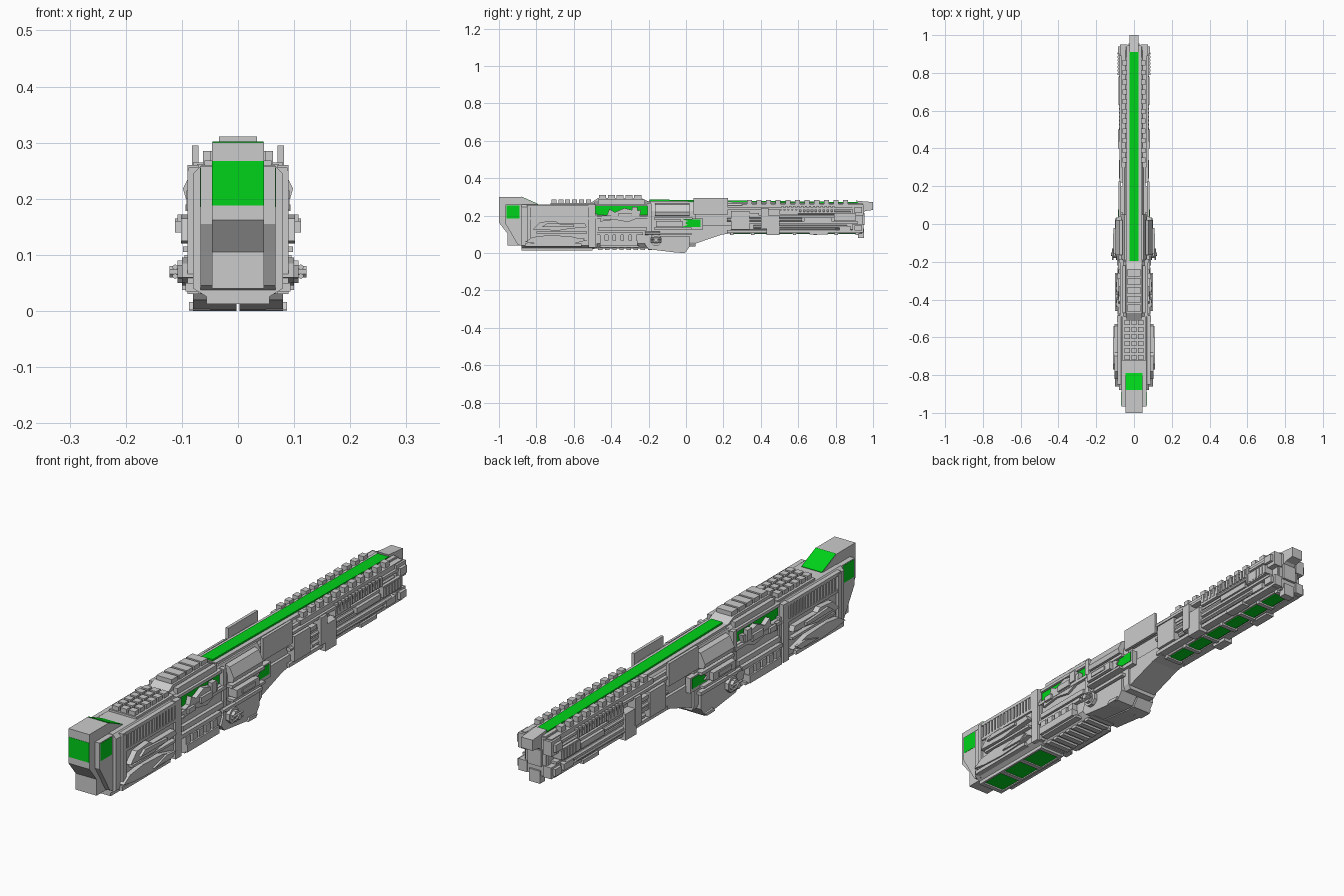
import bpy, bmesh, math
from mathutils import Vector

green = bpy.data.materials.new("green_panel")
green.diffuse_color = (0.0, 0.65, 0.01, 1)


def finish(name, bm, mat=None):
    bmesh.ops.recalc_face_normals(bm, faces=bm.faces)
    me = bpy.data.meshes.new(name)
    bm.to_mesh(me)
    bm.free()
    ob = bpy.data.objects.new(name, me)
    bpy.context.collection.objects.link(ob)
    if mat:
        me.materials.append(mat)
    return ob


def add_prism(bm, pts, axis, a, b):
    # axis x: points are (y, z); y: points are (x, z); z: points are (x, y)
    put = {'x': lambda p, t: (t, p[0], p[1]), 'y': lambda p, t: (p[0], t, p[1]),
           'z': lambda p, t: (p[0], p[1], t)}[axis]
    lo = [bm.verts.new(put(p, a)) for p in pts]
    hi = [bm.verts.new(put(p, b)) for p in pts]
    bm.faces.new(lo)
    bm.faces.new(hi[::-1])
    n = len(pts)
    for i in range(n):
        bm.faces.new((lo[i], hi[i], hi[(i + 1) % n], lo[(i + 1) % n]))


def prism(name, pts, axis, a, b, mirror=False, mat=None):
    bm = bmesh.new()
    add_prism(bm, pts, axis, a, b)
    if mirror:
        if axis == 'x':
            add_prism(bm, pts, axis, -a, -b)
        else:
            add_prism(bm, [(-p[0], p[1]) for p in pts], axis, a, b)
    return finish(name, bm, mat)


def boxes(name, items, mirror=True, mat=None):
    bm = bmesh.new()
    for x0, x1, y0, y1, z0, z1 in items:
        for s in ((1, -1) if mirror else (1,)):
            add_prism(bm, [(s * x0, z0), (s * x1, z0), (s * x1, z1), (s * x0, z1)], 'y', y0, y1)
    return finish(name, bm, mat)


def hull(name, half, y0, y1):
    return prism(name, half + [(-x, z) for x, z in half[::-1]], 'y', y0, y1)


def rods(name, items, axis, sides=8):
    bm = bmesh.new()
    for x, y, z, r, length in items:
        for s in (1, -1):
            c = (s * x, z) if axis == 'y' else (y, z)
            pts = [(c[0] + r * math.cos(math.tau * (i + .5) / sides),
                    c[1] + r * math.sin(math.tau * (i + .5) / sides)) for i in range(sides)]
            if axis == 'y':
                add_prism(bm, pts, 'y', y, y + length)
            else:
                add_prism(bm, pts, 'x', s * x, s * (x + length))
    return finish(name, bm)


# Bow head, cheeks and green patches
prism("bow_head", [(-1, .30), (-1, .162), (-.955, .105), (-.955, .04), (-.86, .04), (-.77, .25), (-.88, .30)],
      'x', -.046, .046)
prism("bow_cheeks", [(-.965, .258), (-.965, .155), (-.935, .105), (-.90, .045), (-.86, .03), (-.86, .258)],
      'x', -.067, .067)
boxes("bow_front_panel", [(-.046, .046, -1.001, -.99, .188, .267)], False, green)
boxes("bow_side_panel", [(.06, .068, -.96, -.89, .185, .255)], True, green)
prism("bow_slope_panel", [(-.88, .302), (-.79, .262), (-.79, .255), (-.88, .29)], 'x', -.045, .045, mat=green)

# Forward hull with armour
hull("forward_hull", [(.05, .022), (.08, .04), (.08, .245), (.065, .26)], -.88, -.49)
boxes("forward_side_frame", [
    (.07, .088, -.85, -.50, .243, .256), (.07, .088, -.85, -.50, .178, .19),
    (.07, .09, -.85, -.83, .05, .25), (.07, .09, -.52, -.485, .03, .26),
    (.07, .098, -.80, -.53, .105, .115), (.07, .094, -.86, -.56, .035, .05)])
boxes("forward_side_ribs", [(.07, .087, -.82 + .019 * i, -.809 + .019 * i, .19, .243) for i in range(16)])
prism("forward_upper_pod", [(-.82, .125), (-.78, .165), (-.70, .172), (-.68, .158), (-.54, .158),
                            (-.53, .138), (-.62, .13), (-.68, .12)], 'x', .075, .102, True)
prism("forward_pod_cap", [(-.77, .14), (-.74, .16), (-.60, .152), (-.60, .14)], 'x', .10, .112, True)
prism("forward_lower_pod", [(-.86, .06), (-.82, .085), (-.74, .095), (-.62, .09), (-.53, .068),
                            (-.60, .05), (-.70, .045), (-.80, .05)], 'x', .075, .10, True)
prism("forward_lower_blade", [(-.68, .06), (-.60, .082), (-.54, .078), (-.57, .058)], 'x', .098, .108, True)
boxes("forward_belly_panels", [(-.047, .047, y, y + .10, .017, .024) for y in (-.86, -.742, -.624)], False, green)
boxes("forward_belly_frame", [(-.055, .055, y, y + .018, .012, .03) for y in (-.88, -.76, -.642, -.52)]
      + [(s, s + .009, -.88, -.50, .012, .03) for s in (-.056, .047)], False)
boxes("forward_roof_base", [(-.06, .06, -.725, -.49, .255, .268)], False)
boxes("forward_roof_blocks", [(x, x + .028, -.72 + .037 * i, -.693 + .037 * i, .262, .285)
                              for i in range(6) for x in (-.05, -.014, .022)], False)

# Middle hull with recessed green flank
hull("middle_hull", [(.05, .025), (.072, .05), (.072, .20), (.06, .205), (.06, .258), (.04, .275)], -.49, -.19)
boxes("middle_green_flank", [(.055, .063, -.488, -.20, .20, .25)], True, green)
boxes("middle_flank_frame", [(.055, .073, -.49, -.19, .25, .262), (.06, .084, -.49, -.19, .185, .198),
                             (.06, .08, -.205, -.185, .03, .265), (.065, .086, -.47, -.21, .12, .14),
                             (.06, .08, -.495, -.475, .03, .21)])
prism("middle_flank_machinery", [(-.46, .168), (-.45, .20), (-.42, .205), (-.41, .235), (-.38, .218), (-.33, .24),
                                 (-.27, .225), (-.24, .23), (-.25, .19), (-.31, .165), (-.38, .178)],
      'x', .06, .082, True)
boxes("middle_machinery_caps", [(.08, .092, -.44, -.40, .18, .20), (.08, .092, -.36, -.29, .19, .215),
                                (.07, .088, -.29, -.26, .20, .245)])
prism("middle_roof", [(-.53, .255), (-.47, .294), (-.24, .294), (-.19, .27), (-.19, .25)], 'x', -.042, .042)
boxes("middle_roof_blocks", [(-.034, .034, -.465 + .047 * i, -.427 + .047 * i, .285, .311)
                             for i in range(5)], False)
boxes("middle_roof_rails", [(.045, .062, -.47, -.22, .262, .285)])
boxes("lower_gallery", [(.06, .088, -.48, -.23, .095, .11), (.06, .10, -.46, -.26, .037, .067),
                        (.06, .088, -.46, -.25, .03, .04)]
      + [(.06, .094, -.46 + .042 * i, -.432 + .042 * i, .06, .095) for i in range(5)])

# Main hull, descending keel and ribbed belly
hull("main_hull", [(.06, .035), (.07, .055), (.07, .225), (.05, .268)], -.20, .05)
prism("keel_plates", [(-.22, .045), (-.20, .02), (-.05, .002), (-.005, 0), (.02, .035), (.02, .09), (-.20, .09)],
      'x', .003, .08, True)
prism("keel_shoes", [(-.06, .002), (-.01, .001), (.0, .012), (-.05, .016)], 'x', .05, .087, True)
prism("keel_ramp", [(.0, .03), (.035, .045), (.19, .098), (.24, .105), (.24, .15), (.0, .15)], 'x', -.062, .062)
boxes("belly_ribs", [(-.052, .052, -.47 + .038 * i, -.447 + .038 * i, .016, .04) for i in range(8)], False)
prism("upper_casing", [(.06, .265), (.078, .258), (.098, .218), (.093, .20), (.06, .195)], 'y', -.165, .02, True)
boxes("side_sponson", [(.06, .10, -.17, .03, .125, .135), (.06, .094, -.17, .035, .178, .19),
                       (.06, .108, -.16, -.02, .14, .172), (.06, .112, -.13, -.05, .148, .165),
                       (.06, .082, -.02, .09, .125, .185), (.06, .088, -.20, .03, .095, .108)])
boxes("sponson_green_panel", [(.075, .084, -.015, .078, .14, .18)], True, green)
prism("sponson_notch", [(-.03, .138), (.01, .15), (-.005, .16), (.01, .172), (-.03, .182)], 'x', .07, .09, True)
rods("side_turret", [(.07, -.16, .07, .032, .025), (.09, -.16, .07, .022, .018), (.10, -.16, .07, .011, .022)], 'x')
rods("turret_barrels", [(.112, -.19, .078, .005, .06), (.112, -.19, .062, .005, .06), (.082, -.22, .105, .009, .08)], 'y', 6)
boxes("shield_fin", [(.07, .082, .04, .225, .205, .295), (.04, .075, .06, .20, .215, .255)])

# Long boom with green spine and belly
hull("boom_core", [(.032, .105), (.05, .125), (.05, .255), (.04, .268)], .04, .94)
prism("green_spine", [(-.195, .286), (.92, .272), (.92, .25), (-.195, .25)], 'x', -.025, .025, mat=green)
prism("spine_shoulders", [(-.20, .279), (.94, .266), (.94, .245), (-.20, .245)], 'x', -.043, .043)
boxes("boom_roof_deck", [(.03, .066, .30, .94, .243, .262), (.03, .062, .05, .31, .235, .255)])
boxes("boom_roof_blocks", [(.036, .06, .325 + .0515 * i, .352 + .0515 * i, .255, .283) for i in range(11)])
boxes("boom_rails", [(.045, .076, .22, .93, .232, .243), (.045, .07, .26, .90, .19, .20),
                     (.045, .075, .24, .92, .158, .168), (.04, .072, .22, .93, .108, .122)])
boxes("boom_side_boxes", [
    (.045, .08, .24, .34, .125, .225), (.045, .086, .40, .44, .13, .24), (.045, .084, .43, .50, .095, .20),
    (.045, .078, .50, .60, .205, .23), (.045, .083, .63, .78, .168, .19), (.045, .08, .66, .76, .10, .115),
    (.045, .074, .27, .39, .20, .215), (.045, .086, .79, .90, .17, .215), (.045, .08, .82, .88, .12, .145)])
boxes("boom_side_fins", [(.045, .08, .51 + .021 * i, .522 + .021 * i, .215, .25) for i in range(14)]
      + [(.045, .088, .79 + .018 * i, .80 + .018 * i, .175, .21) for i in range(7)])
rods("boom_pipes", [(.068, .22, .178, .009, .40), (.066, .36, .14, .011, .50),
                    (.066, .50, .215, .009, .38), (.074, .50, .128, .006, .30)], 'y')
boxes("boom_belly_panels", [(-.026, .026, .255 + .112 * i, .345 + .112 * i, .101, .108)
                            for i in range(6)], False, green)
boxes("boom_belly_frames", [(-.038, .038, .235 + .112 * i, .253 + .112 * i, .096, .12) for i in range(7)], False)

# Stern frame and tail
boxes("stern_corners", [(.035, .074, .89, .95, .20, .258), (.05, .086, .90, .94, .215, .245),
                        (.035, .072, .89, .95, .11, .155), (.05, .084, .90, .94, .12, .148)])
boxes("stern_end", [(-.045, .045, .92, .945, .11, .265), (-.03, .03, .94, .955, .15, .215),
                    (-.024, .024, .92, .952, .08, .13)], False)
prism("tail_tip", [(.91, .28), (.95, .276), (1, .272), (1, .23), (.96, .225), (.93, .20)], 'x', -.025, .025)
